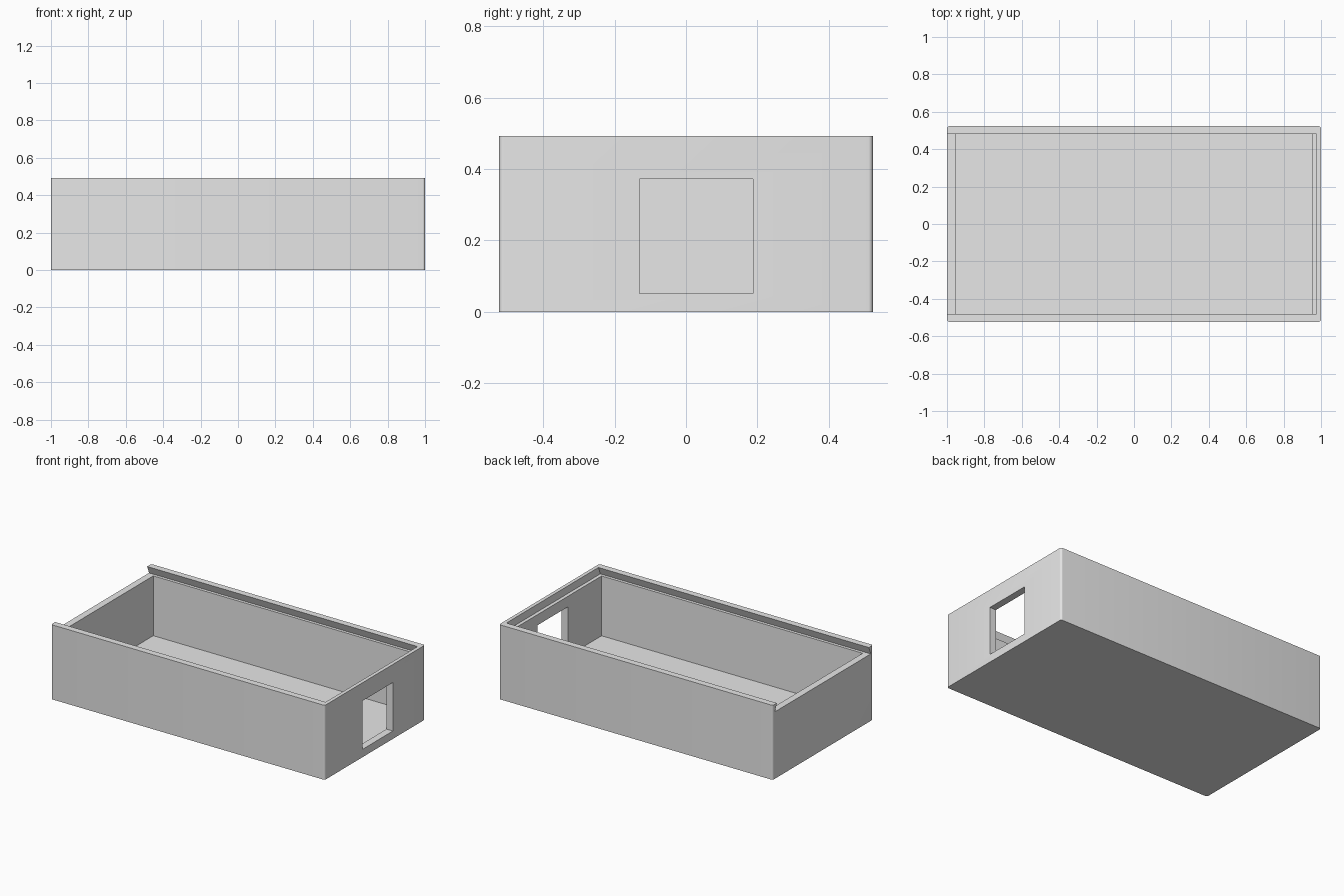
import bpy
import bmesh

cube = bpy.data.objects.get("Cube")
if cube:
    bpy.data.objects.remove(cube, do_unlink=True)

HALF_X, HALF_Y, HEIGHT = 1.0, 0.523, 0.492
CAVITY_Y, FLOOR, LEDGE = 0.48, 0.047, 0.442

grey = bpy.data.materials.new("plain grey")
grey.use_nodes = True
grey.diffuse_color = (0.8, 0.8, 0.8, 1)
grey.node_tree.nodes["Principled BSDF"].inputs["Base Color"].default_value = (0.8, 0.8, 0.8, 1)


def prism(name, profile, x0, x1, corner=0):
    """Extrude a (y, z) profile along x, optionally rounding upright edges."""
    bm = bmesh.new()
    face = bm.faces.new([bm.verts.new((x0, y, z)) for y, z in profile])
    ext = bmesh.ops.extrude_face_region(bm, geom=[face])
    moved = [v for v in ext["geom"] if isinstance(v, bmesh.types.BMVert)]
    bmesh.ops.translate(bm, verts=moved, vec=(x1 - x0, 0, 0))
    bmesh.ops.recalc_face_normals(bm, faces=bm.faces)
    if corner:
        upright = [e for e in bm.edges
                   if abs(e.verts[0].co.z - e.verts[1].co.z) > 0.1]
        bmesh.ops.bevel(bm, geom=upright, offset=corner, segments=5,
                        profile=0.5, affect='EDGES')
    mesh = bpy.data.meshes.new(name)
    bm.to_mesh(mesh)
    bm.free()
    mesh.materials.append(grey)
    obj = bpy.data.objects.new(name, mesh)
    bpy.context.collection.objects.link(obj)
    return obj


def rect(y0, y1, z0, z1):
    return [(y0, z0), (y1, z0), (y1, z1), (y0, z1)]


# Outer block with softly rounded upright corners
box = prism("open_box", rect(-HALF_Y, HALF_Y, 0, HEIGHT), -HALF_X, HALF_X, 0.013)

# Cutters: main cavity, undercut lid channel open at one end, end window
over = 0.02
slope = 0.02 / (HEIGHT - LEDGE)
top_y = CAVITY_Y - slope * over
channel = [(-0.50, LEDGE), (0.50, LEDGE),
           (top_y, HEIGHT + over), (-top_y, HEIGHT + over)]
cutters = [
    prism("cavity_cutter", rect(-CAVITY_Y, CAVITY_Y, FLOOR, LEDGE + 0.015), -0.955, 0.953),
    prism("lid_channel_cutter", channel, -1.1, 0.976),
    prism("window_cutter", rect(-0.13, 0.188, 0.052, 0.372), 0.9, 1.1),
]

bpy.context.view_layer.objects.active = box
for cutter in cutters:
    cutter.hide_render = True
    mod = box.modifiers.new(cutter.name, 'BOOLEAN')
    mod.operation = 'DIFFERENCE'
    mod.solver = 'EXACT'
    mod.object = cutter
    bpy.ops.object.modifier_apply(modifier=mod.name)
    bpy.data.objects.remove(cutter, do_unlink=True)

# Smooth only the rounded corners
bpy.ops.object.select_all(action='DESELECT')
box.select_set(True)
bpy.ops.object.shade_smooth_by_angle(angle=0.5)
